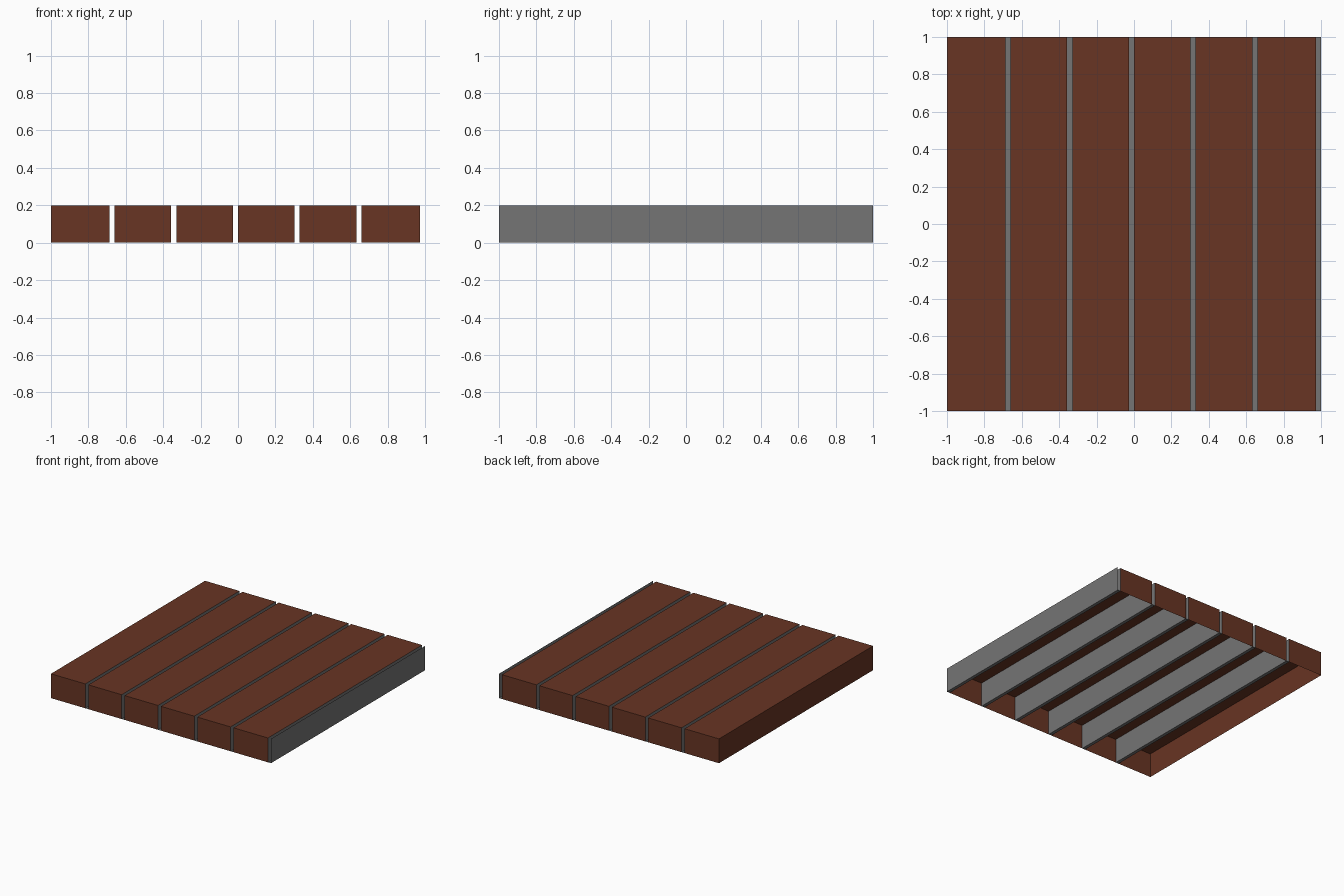
import bpy

if "Cube" in bpy.data.objects:
    bpy.data.objects.remove(bpy.data.objects["Cube"])

H = 0.2          # deck height
OUTER = 0.313    # width of the two outermost planks
INNER = 0.303    # width of the planks between them
GAP = 0.027      # width of each channel


def material(name, rgb):
    m = bpy.data.materials.new(name)
    m.diffuse_color = (*rgb, 1.0)
    m.use_nodes = True
    m.node_tree.nodes["Principled BSDF"].inputs["Base Color"].default_value = m.diffuse_color
    return m


brown = material("brown_wood", (0.138, 0.035, 0.017))
grey = material("grey_metal", (0.178, 0.178, 0.178))


def sheet(name, verts, faces, mat):
    me = bpy.data.meshes.new(name)
    me.from_pydata(verts, [], faces)
    me.materials.append(mat)
    ob = bpy.data.objects.new(name, me)
    bpy.context.collection.objects.link(ob)
    return ob


def plank(name, x0, x1, left_side):
    # Hollow board: top and both ends, open underneath
    v = [(x, y, z) for z in (0, H) for x, y in ((x0, -1), (x1, -1), (x1, 1), (x0, 1))]
    f = [(4, 5, 6, 7), (0, 1, 5, 4), (2, 3, 7, 6)]
    if left_side:
        f.append((3, 0, 4, 7))
    sheet(name, v, f, brown)


def channel(name, x0, x1):
    # Thin U-shaped channel with open ends
    profile = [(x0, H), (x0, 0), (x1, 0), (x1, H)]
    v = [(x, y, z) for y in (-1, 1) for x, z in profile]
    f = [(i, i + 1, i + 5, i + 4) for i in range(3)]
    sheet(name, v, f, grey)


# Six planks, each followed by a channel on its right
x = -1.0
for i in range(6):
    w = OUTER if i in (0, 5) else INNER
    plank(f"plank_{i + 1}", x, x + w, i == 0)
    channel(f"channel_{i + 1}", x + w, x + w + GAP)
    x += w + GAP
